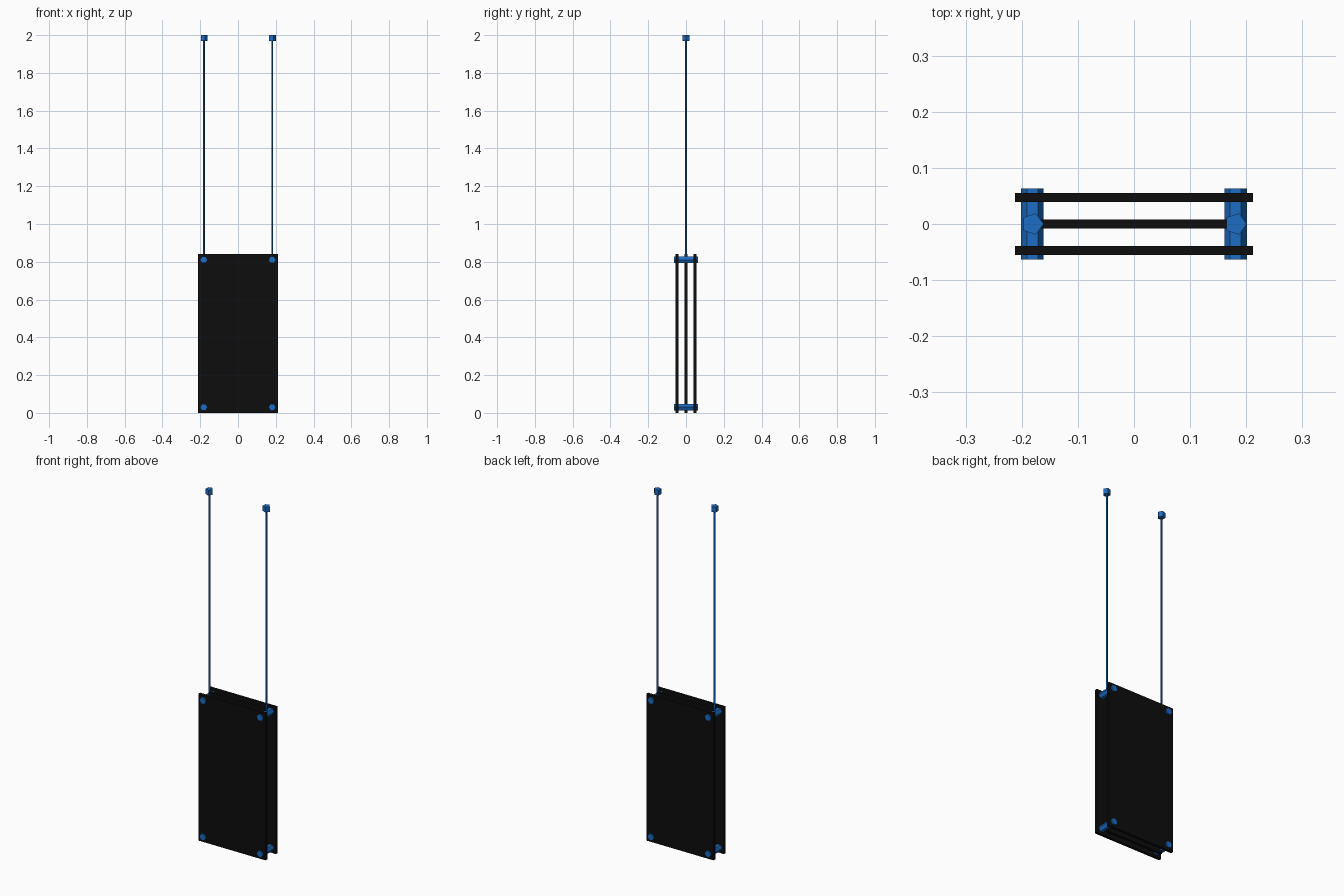
import bpy
from math import pi

if "Cube" in bpy.data.objects:
    bpy.data.objects.remove(bpy.data.objects["Cube"])


def material(name, rgb):
    m = bpy.data.materials.new(name)
    m.diffuse_color = (*rgb, 1)
    m.use_nodes = True
    m.node_tree.nodes["Principled BSDF"].inputs["Base Color"].default_value = m.diffuse_color
    return m


BLACK = material("black_board", (0.004, 0.004, 0.004))
BLUE = material("blue_fittings", (0.012, 0.15, 0.55))


def finish(name, mat):
    ob = bpy.context.object
    ob.name = name
    ob.data.materials.append(mat)
    return ob


def board(name, half_width, y):
    bpy.ops.mesh.primitive_cube_add(size=1, location=(0, y, 0.42))
    ob = finish(name, BLACK)
    ob.scale = (2 * half_width, 0.016, 0.84)


def prism(name, sides, radius, length, loc, rot):
    bpy.ops.mesh.primitive_cylinder_add(
        vertices=sides, radius=radius, depth=length, location=loc, rotation=rot)
    finish(name, BLUE)


# three parallel boards, the middle one slightly narrower
board("front_board", 0.2125, -0.047)
board("middle_board", 0.18, 0)
board("back_board", 0.2125, 0.047)

for side, x in (("left", -0.181), ("right", 0.181)):
    # hexagonal rods through the board corners, points facing sideways
    for level, z in (("lower", 0.03), ("upper", 0.81)):
        prism(f"{level}_{side}_rod", 6, 0.02, 0.126, (x, 0, z), (pi / 2, pi / 2, 0))
    # hanging cable and its pentagonal end stop, one point towards +x
    prism(f"{side}_cable", 5, 0.0055, 1.175, (x, 0, 1.3975), (0, 0, -pi / 2))
    prism(f"{side}_cable_stop", 5, 0.02, 0.03, (x, 0, 1.985), (0, 0, -pi / 2))
